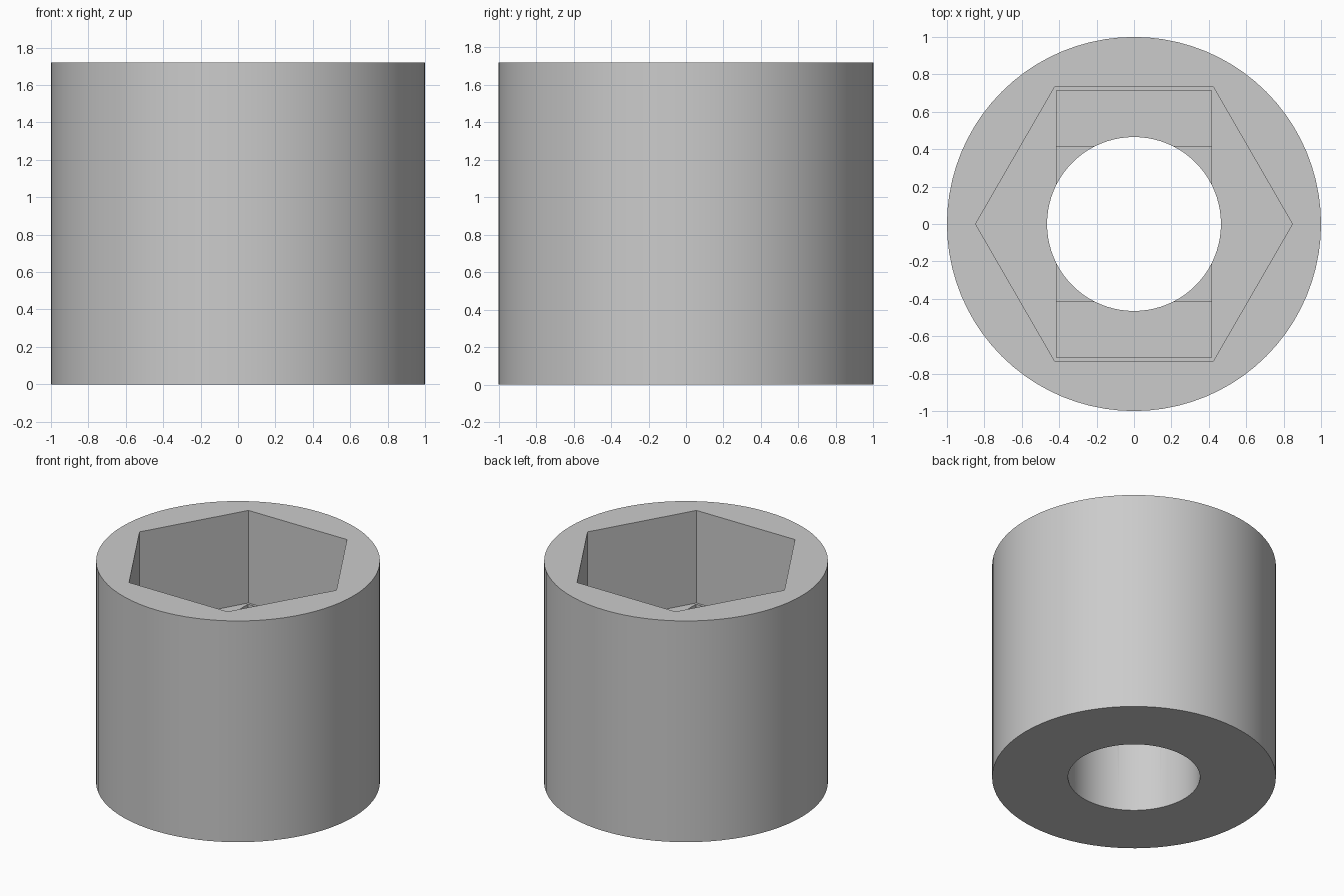
import bpy
import math

cube = bpy.data.objects.get("Cube")
if cube:
    bpy.data.objects.remove(cube, do_unlink=True)

HEIGHT = 1.72
POCKET_FLOOR = 1.0
STEP = 0.05

grey = bpy.data.materials.new("plain grey")
grey.use_nodes = True
colour = (0.6, 0.6, 0.6, 1)
grey.diffuse_color = colour
grey.node_tree.nodes["Principled BSDF"].inputs["Base Color"].default_value = colour


def prism(name, sides, radius, bottom, top):
    """Upright prism with its first corner on the x axis."""
    bpy.ops.mesh.primitive_cylinder_add(
        vertices=sides, radius=radius, depth=top - bottom,
        location=(0, 0, (bottom + top) / 2),
        rotation=(0, 0, math.pi / 2))
    ob = bpy.context.object
    ob.name = name
    bpy.ops.object.transform_apply(location=False, rotation=True, scale=False)
    return ob


def block(name, half_x, half_y, bottom, top):
    bpy.ops.mesh.primitive_cube_add(size=2, location=(0, 0, (bottom + top) / 2))
    ob = bpy.context.object
    ob.name = name
    ob.scale = (half_x, half_y, (top - bottom) / 2)
    bpy.ops.object.transform_apply(location=False, rotation=False, scale=True)
    return ob


# Round outer body
sleeve = prism("sleeve", 80, 1.0, 0, HEIGHT)
sleeve.data.materials.append(grey)

# Hexagonal pocket, two shallow bridging steps below it, and the through hole
cutters = [
    prism("hex_pocket_cutter", 6, 0.847, POCKET_FLOOR, HEIGHT + 0.1),
    block("slot_step_cutter", 0.415, 0.715, POCKET_FLOOR - STEP, POCKET_FLOOR + 0.1),
    block("square_step_cutter", 0.415, 0.415, POCKET_FLOOR - 2 * STEP, POCKET_FLOOR + 0.1),
    prism("bore_cutter", 80, 0.465, -0.1, POCKET_FLOOR + 0.2),
]

bpy.ops.object.select_all(action='DESELECT')
sleeve.select_set(True)
bpy.context.view_layer.objects.active = sleeve
for cutter in cutters:
    cutter.hide_render = True
    cut = sleeve.modifiers.new(cutter.name, 'BOOLEAN')
    cut.operation = 'DIFFERENCE'
    cut.solver = 'EXACT'
    cut.object = cutter
    bpy.ops.object.modifier_apply(modifier=cut.name)
    bpy.data.objects.remove(cutter, do_unlink=True)

bpy.ops.object.shade_smooth_by_angle(angle=math.radians(30))
